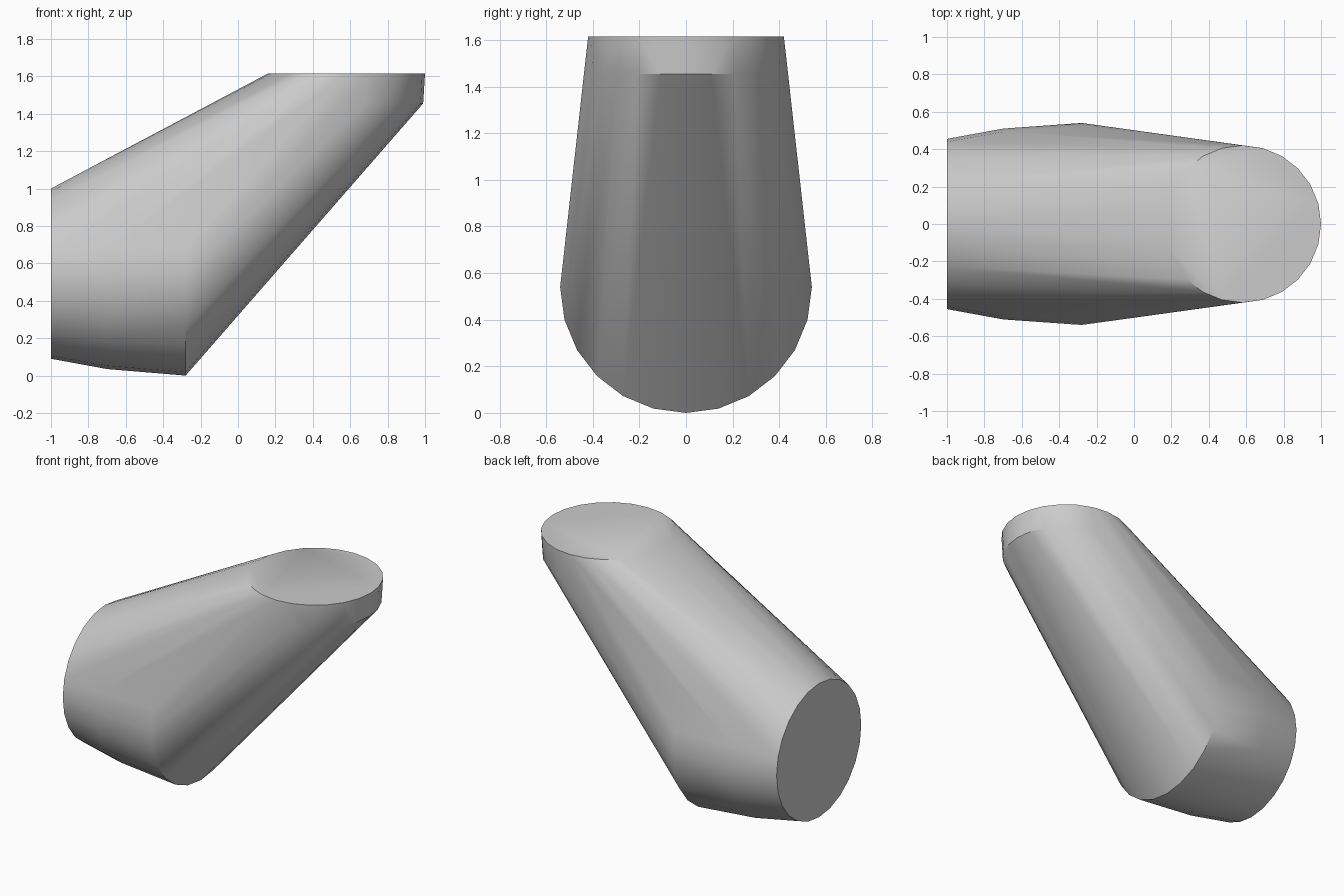
import bpy, bmesh
from math import sin, cos, tau, radians

cube = bpy.data.objects.get("Cube")
if cube:
    bpy.data.objects.remove(cube, do_unlink=True)

grey = bpy.data.materials.new("plain grey")
grey.use_nodes = True
colour = (0.6, 0.6, 0.6, 1)
grey.diffuse_color = colour
grey.node_tree.nodes["Principled BSDF"].inputs["Base Color"].default_value = colour

SIDES = 24


def ring(bm, centre, radius, upright):
    """Add a circle of points, facing along x if upright, else along z."""
    cx, cz = centre
    for i in range(SIDES):
        a = tau * i / SIDES
        u, v = radius * cos(a), radius * sin(a)
        bm.verts.new((cx, v, cz + u) if upright else (cx + u, v, cz))


bm = bmesh.new()
# Lower arm: flat end, swelling, elbow
ring(bm, (-1.0, 0.545), 0.455, True)
ring(bm, (-0.7, 0.545), 0.51, True)
ring(bm, (-0.28, 0.54), 0.54, True)
# Upper arm: short collar under the flat top
ring(bm, (0.575, 1.455), 0.415, False)
ring(bm, (0.58, 1.615), 0.42, False)

# Stretch one tight skin over all the rings
hull = bmesh.ops.convex_hull(bm, input=bm.verts)
inner = {g for g in hull["geom_interior"] if isinstance(g, bmesh.types.BMVert)}
bmesh.ops.delete(bm, geom=list(inner), context="VERTS")
loose = [v for v in bm.verts if not v.link_faces]
bmesh.ops.delete(bm, geom=loose, context="VERTS")
bmesh.ops.dissolve_limit(bm, angle_limit=radians(0.5), verts=bm.verts, edges=bm.edges)
bmesh.ops.recalc_face_normals(bm, faces=bm.faces)

mesh = bpy.data.meshes.new("bent_tube")
bm.to_mesh(mesh)
bm.free()
mesh.materials.append(grey)
tube = bpy.data.objects.new("bent_tube", mesh)
bpy.context.collection.objects.link(tube)

bpy.ops.object.select_all(action="DESELECT")
tube.select_set(True)
bpy.context.view_layer.objects.active = tube
bpy.ops.object.shade_smooth_by_angle(angle=radians(35))
